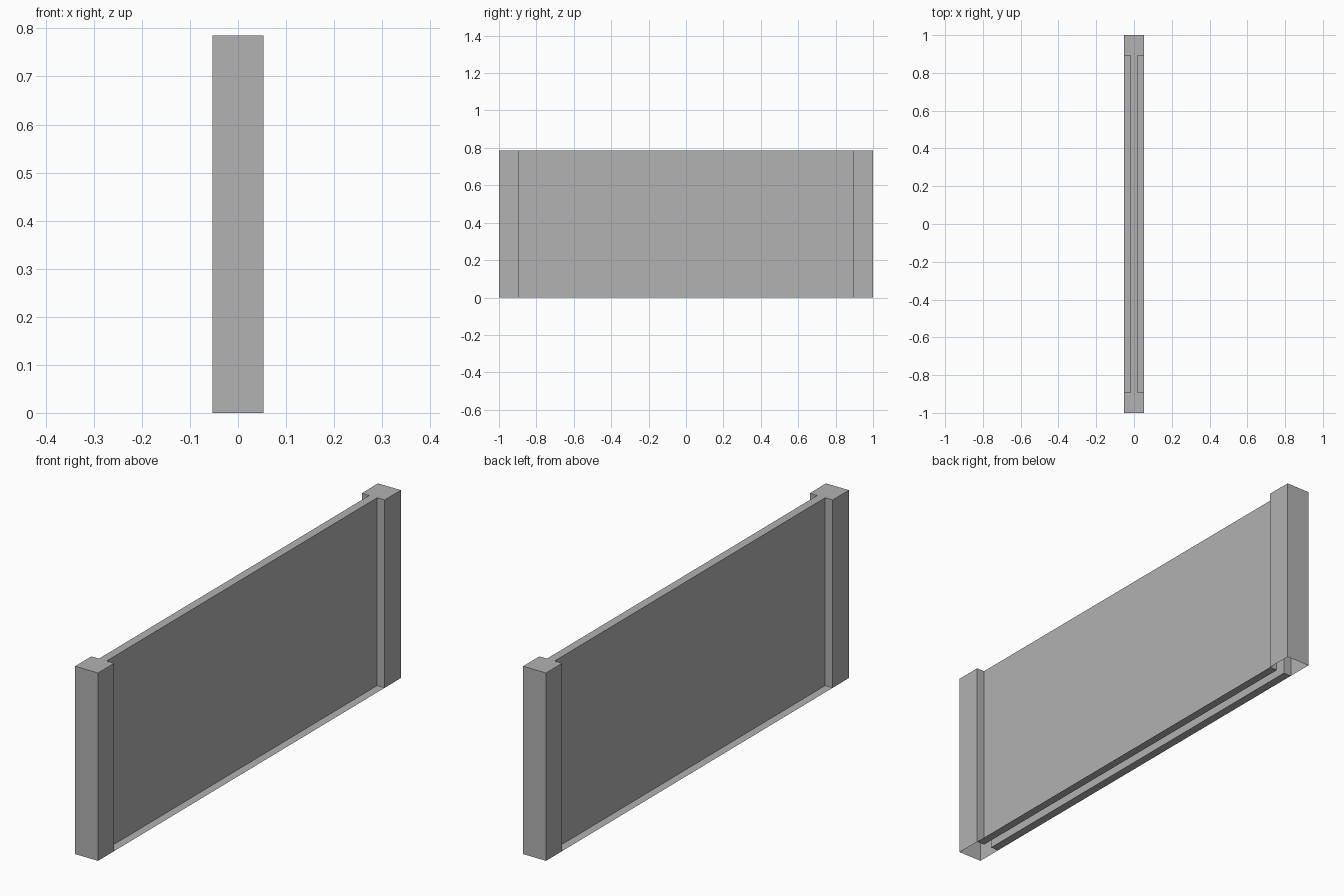
import bpy
import bmesh

cube = bpy.data.objects.get("Cube")
if cube:
    bpy.data.objects.remove(cube, do_unlink=True)

HEIGHT = 0.785
POST_X = 0.053    # half width of the end posts
PANEL_X = 0.018   # half thickness of the panel
END_Y = 1.0       # outer end of the posts
POST_Y = 0.893    # inner face of the posts

grey = bpy.data.materials.new("plain grey")
grey.use_nodes = True
colour = (0.445, 0.445, 0.445, 1)
grey.diffuse_color = colour
grey.node_tree.nodes["Principled BSDF"].inputs["Base Color"].default_value = colour


def finish(name, bm):
    mesh = bpy.data.meshes.new(name)
    bm.to_mesh(mesh)
    bm.free()
    mesh.materials.append(grey)
    obj = bpy.data.objects.new(name, mesh)
    bpy.context.collection.objects.link(obj)


# Wall shell: I-shaped outline, counter-clockwise, hollow and open underneath
quarter = [(PANEL_X, POST_Y), (POST_X, POST_Y), (POST_X, END_Y)]
outline = quarter + [(-x, y) for x, y in reversed(quarter)]
outline += [(-x, -y) for x, y in outline]

bm = bmesh.new()
low = [bm.verts.new((x, y, 0)) for x, y in outline]
high = [bm.verts.new((x, y, HEIGHT)) for x, y in outline]
count = len(outline)
for i in range(count):
    j = (i + 1) % count
    bm.faces.new((low[i], low[j], high[j], high[i]))

# Top caps: one over each post, one over the panel between them
bm.faces.new(high[0:6])
bm.faces.new(high[6:12])
bm.faces.new((high[0], high[5], high[6], high[11]))
finish("wall_with_end_posts", bm)

# Floor ledges: thin sheets facing up on both sides of the panel
for name, inner, outer in (("left_ledge", PANEL_X, POST_X),
                           ("right_ledge", -POST_X, -PANEL_X)):
    bm = bmesh.new()
    corners = [(inner, -POST_Y), (outer, -POST_Y), (outer, POST_Y), (inner, POST_Y)]
    bm.faces.new([bm.verts.new((x, y, 0)) for x, y in corners])
    finish(name, bm)
